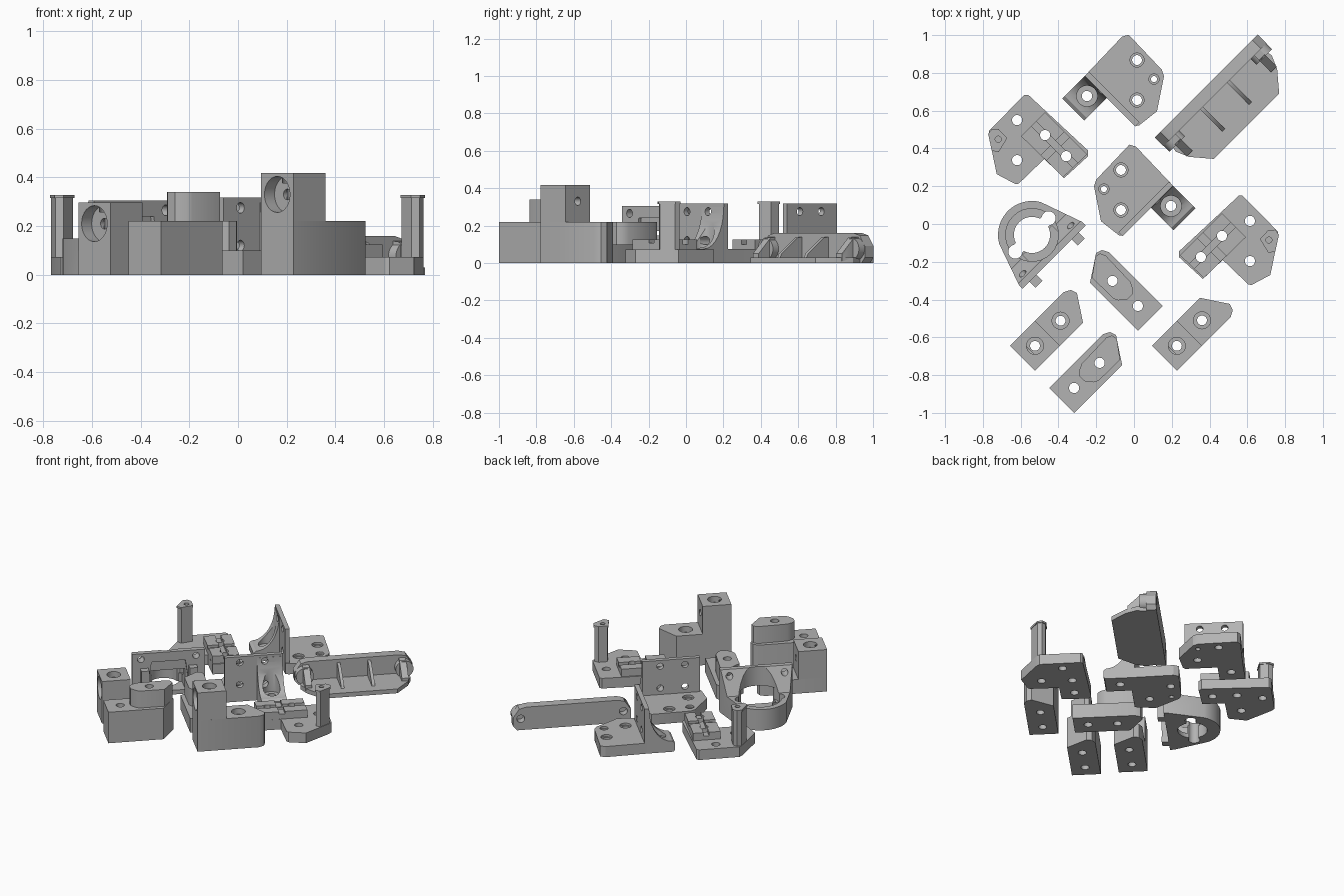
import bpy, bmesh, math
from mathutils import Matrix, Vector

if "Cube" in bpy.data.objects:
    bpy.data.objects.remove(bpy.data.objects["Cube"])

grey = bpy.data.materials.new("matte_grey")
grey.use_nodes = True
colour = (0.45, 0.45, 0.45, 1)
grey.diffuse_color = colour
grey.node_tree.nodes["Principled BSDF"].inputs["Base Color"].default_value = colour

S = math.sqrt(0.5)
# diagonal frame: u runs along +x+y, n along +x-y
DIAG = Matrix(((S, S, 0, 0), (S, -S, 0, 0), (0, 0, 1, 0), (0, 0, 0, 1)))
FLIP = Matrix.Diagonal((-1, 1, 1, 1))
SWAP = Matrix(((0, 1, 0, 0), (1, 0, 0, 0), (0, 0, 1, 0), (0, 0, 0, 1)))


def at(x, y):
    return Matrix.Translation((x, y, 0))


def prism(pts, a, b, M, axes="xyz"):
    """Extrude a 2D outline from a to b; axes says where p, q, height go."""
    order = ["xyz".index(c) for c in axes]
    bm = bmesh.new()
    rings = []
    for h in (a, b):
        ring = []
        for p, q in pts:
            v = Vector((0, 0, 0))
            for k, val in zip(order, (p, q, h)):
                v[k] = val
            ring.append(bm.verts.new(M @ v))
        rings.append(ring)
        bm.faces.new(ring)
    for i in range(len(pts)):
        j = (i + 1) % len(pts)
        bm.faces.new((rings[0][i], rings[0][j], rings[1][j], rings[1][i]))
    bmesh.ops.recalc_face_normals(bm, faces=bm.faces)
    me = bpy.data.meshes.new("solid")
    bm.to_mesh(me)
    bm.free()
    me.materials.append(grey)
    ob = bpy.data.objects.new("solid", me)
    bpy.context.scene.collection.objects.link(ob)
    return ob


def circ(x, y, r, n=28):
    return [(x + r * math.cos(math.tau * i / n), y + r * math.sin(math.tau * i / n)) for i in range(n)]


def rect(x0, x1, y0, y1):
    return [(x0, y0), (x1, y0), (x1, y1), (x0, y1)]


def hole(x, y, r, M, z0=-0.1, z1=0.6):
    return prism(circ(x, y, r), z0, z1, M)


def build(name, adds, cuts):
    base = adds[0]
    bpy.context.view_layer.objects.active = base
    steps = [(o, "UNION") for o in adds[1:]] + [(o, "DIFFERENCE") for o in cuts]
    for other, op in steps:
        mod = base.modifiers.new("bool", "BOOLEAN")
        mod.operation, mod.solver, mod.object = op, "EXACT", other
        bpy.ops.object.modifier_apply(modifier=mod.name)
        bpy.data.objects.remove(other)
    base.name = base.data.name = name
    for o in bpy.context.selected_objects:
        o.select_set(False)
    base.select_set(True)
    bpy.ops.object.shade_smooth_by_angle(angle=math.radians(30))


def wall_bracket(name, M):
    """Drilled plate, upright wall and curved foot."""
    D = M @ DIAG
    plate = [(-0.025, 0.42), (0.01, 0.41), (0.2, 0.21), (-0.058, -0.063), (-0.08, -0.06),
             (-0.175, 0.015), (-0.212, 0.2), (-0.2, 0.235)]
    arc = [(0.155 - 0.15 * math.sin(t), 0.3 - 0.225 * math.cos(t))
           for t in [math.pi / 2 * i / 10 for i in range(11)]]
    adds = [prism(plate, 0, 0.075, M),
            prism(rect(-0.088, 0.29, 0, 0.317), -0.027, 0.0035, D, "xzy"),
            prism([(-0.01, 0), (0.165, 0), (0.172, 0.015), (0.172, 0.06)] + arc + [(-0.01, 0.3)],
                  0.124, 0.29, D, "yzx")]
    cuts = [hole(0.206, 0.071, 0.055, D, 0.06), hole(0.206, 0.071, 0.027, D)]
    for x, y, r in ((-0.069, 0.286, 0.026), (-0.069, 0.074, 0.026), (-0.159, 0.185, 0.016)):
        cuts += [hole(x, y, r, M), hole(x, y, r + 0.011, M, 0.06)]
    for u in (0.011, 0.173):
        for z in (0.275, 0.12):
            cuts.append(prism(circ(u, z, 0.022), -0.1, 0.05, D, "xzy"))
    build(name, adds, cuts)


def clamp_bracket(name, M):
    """Plate with a grooved clamp bar and a corner post."""
    D = M @ at(0.466, -0.063) @ DIAG
    plate = [(0.555, 0.15), (0.575, 0.15), (0.762, -0.04), (0.762, -0.075), (0.722, -0.27),
             (0.622, -0.323), (0.605, -0.32), (0.47, -0.19), (0.365, -0.291),
             (0.238, -0.175), (0.238, -0.145)]
    clamp = [(0.466, 0.058), (0.593, -0.069), (0.37, -0.286), (0.243, -0.165)]
    post = [(0.672, -0.08), (0.712, -0.038), (0.745, -0.036), (0.762, -0.06), (0.745, -0.14), (0.712, -0.145)]
    mid = Vector((0.72, -0.085))
    cap = [tuple(mid + (Vector(p) - mid) * 1.12) for p in post]
    adds = [prism(plate, 0, 0.072, M), prism(clamp, 0.03, 0.125, M),
            prism(post, 0.05, 0.325, M), prism(cap, 0.315, 0.328, M)]
    cuts = [prism(rect(-0.4, 0.2, -0.018, 0.018), 0.1, 0.2, D),
            prism(rect(-0.1, -0.06, -0.2, 0.2), 0.108, 0.2, D),
            hole(0.714, -0.085, 0.016, M, 0.2)]
    for x, y in ((0.614, 0.016), (0.614, -0.196), (0.466, -0.063), (0.354, -0.175)):
        cuts.append(hole(x, y, 0.027, M))
    build(name, adds, cuts)


# shared footprint of the four mounting blocks
BLOCK = [(-0.132, 0), (0.153, 0.285), (0.19, 0.296), (0.222, 0.28), (0.254, 0.122), (0, -0.132)]


def tower_block(name, M, low, top):
    """Stepped block with a side bore through its tall half."""
    D = M @ DIAG
    adds = [prism(BLOCK, 0, low, M), prism(rect(-0.0933, 0.094, -0.0933, 0.0933), 0, top, D)]
    zc = top - 0.087
    cuts = [prism(circ(0, zc, 0.074), -0.2, -0.035, D, "yzx"),
            prism(circ(0, zc, 0.022), -0.2, 0.2, D, "yzx")]
    for x, y, z in ((0, 0, top), (0.135, 0.133, low)):
        cuts += [hole(x, y, 0.026, M), hole(x, y, 0.045, M, z - 0.04)]
    build(name, adds, cuts)


def pad_block(name, M, low):
    """Flat block with a raised rounded pad."""
    pad = [(0.026, 0.09), (0.028, 0.062), (0.058, 0.034), (0.105, 0.03), (0.13, 0.038),
           (0.243, 0.15), (0.226, 0.262), (0.2, 0.278), (0.17, 0.266), (0.04, 0.128)]
    adds = [prism(BLOCK, 0, low, M), prism(pad, low - 0.05, low + 0.12, M)]
    build(name, adds, [hole(x, y, 0.027, M) for x, y in ((0, 0), (0.135, 0.133))])


wall_bracket("front_wall_bracket", Matrix())
wall_bracket("rear_wall_bracket", at(-0.053, 0.582) @ FLIP)
clamp_bracket("left_clamp_bracket", Matrix())
clamp_bracket("right_clamp_bracket", at(-0.005, 0.534) @ FLIP)
tower_block("short_tower_block", at(-0.524, -0.645), 0.1, 0.297)
tower_block("tall_tower_block", at(0.227, -0.645) @ SWAP, 0.22, 0.417)
pad_block("tall_pad_block", at(-0.317, -0.868), 0.22)
pad_block("short_pad_block", at(0.021, -0.434) @ FLIP, 0.1)

# ring holder with upright flange and duct opening
D = at(-0.54, -0.058) @ DIAG
arc = [(0.18 * math.cos(math.radians(a)), 0.18 * math.sin(math.radians(a))) for a in range(-150, -29, 8)]
adds = [prism(arc + [(0.237, 0.14), (0.237, 0.165), (-0.237, 0.165), (-0.237, 0.14)], 0, 0.305, D)]
for s in (-1, 1):
    adds.append(prism(rect(s * 0.158 - 0.026, s * 0.158 + 0.026, 0.15, 0.21), 0, 0.2, D))
cuts = [prism([(-0.3, 0.148), (0.05, 0.148), (0.13, 0.306), (0.13, 0.4), (-0.3, 0.4)], -0.4, 0.4, D, "yzx"),
        hole(0, 0, 0.14, D, 0.09), hole(0, 0, 0.096, D),
        prism(rect(-0.125, 0.125, -0.03, 0.03), -0.1, 0.6, D),
        prism(rect(-0.11, 0.11, 0.04, 0.21), 0.03, 0.17, D),
        prism([(-0.14, 0.04), (0.14, 0.04), (0.11, 0.24), (-0.11, 0.24)], 0.146, 0.3, D, "xzy")]
for s in (-1, 1):
    cuts += [hole(s * 0.125, 0, 0.037, D),
             prism(circ(s * 0.18, 0.265, 0.022), 0.05, 0.3, D, "xzy")]
build("ring_holder", adds, cuts)

# ribbed tray with a long back bar
D = at(0.383, 0.73) @ DIAG
half = [(0.36, 0), (0.385, 0.03), (0.385, 0.09), (0.345, 0.148), (0.3, 0.16)]
bar = half + [(-u, z) for u, z in reversed(half)]
edge = [(0.34, 0.03), (0.36, 0.13), (0.33, 0.2), (0.245, 0.3)]
floor = edge + [(-u, n) for u, n in reversed(edge)]
adds = [prism(bar, 0, 0.065, D, "xzy"), prism(floor, 0, 0.03, D)]
gusset = [(0.05, 0.01), (0.24, 0.01), (0.22, 0.05), (0.1, 0.135), (0.05, 0.14)]
for u, w in ((-0.1, 0.01), (0.1, 0.01), (-0.315, 0.022), (0.315, 0.022)):
    reach = gusset if w < 0.02 else [(min(n, 0.19), z) for n, z in gusset]
    adds.append(prism(reach, u - w, u + w, D, "yzx"))
for s in (-1, 1):
    adds.append(prism(circ(s * 0.325, 0.075, 0.058), 0.03, 0.108, D, "xzy"))
cuts = [prism(circ(s * 0.335, 0.08, 0.026), -0.1, 0.05, D, "xzy") for s in (-1, 1)]
build("ribbed_tray", adds, cuts)
